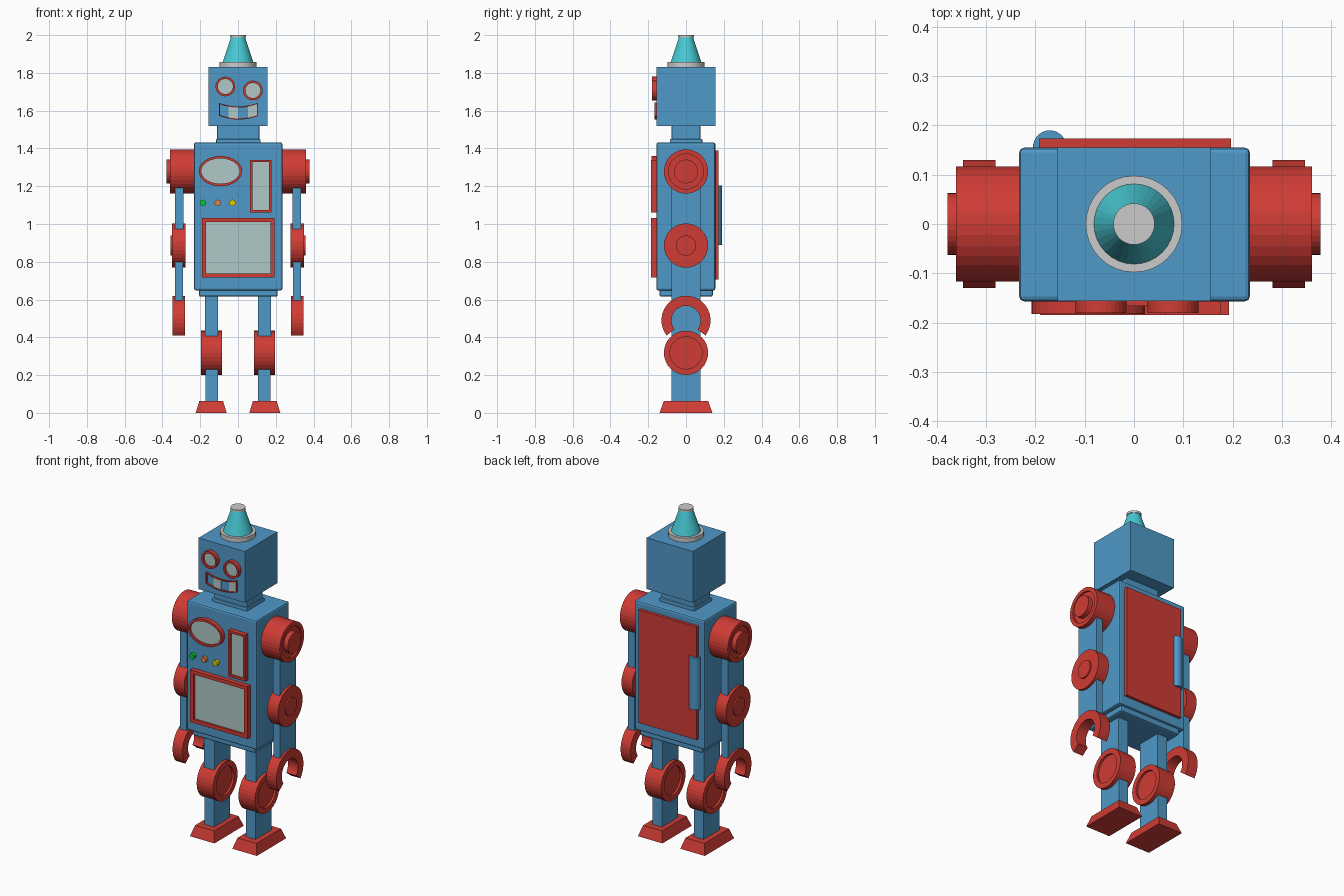
import bpy, bmesh
from math import cos, sin, pi, radians
from mathutils import Vector

if "Cube" in bpy.data.objects:
    bpy.data.objects.remove(bpy.data.objects["Cube"])


def material(name, r, g, b):
    m = bpy.data.materials.new(name)
    m.diffuse_color = (r, g, b, 1)
    m.use_nodes = True
    m.node_tree.nodes["Principled BSDF"].inputs["Base Color"].default_value = m.diffuse_color
    return m


BLUE = material("blue paint", 0.08, 0.32, 0.58)
RED = material("red paint", 0.63, 0.045, 0.035)
GLASS = material("pale glass", 0.43, 0.58, 0.57)
CYAN = material("cyan lamp", 0.065, 0.58, 0.65)
GREEN = material("green light", 0.0, 0.6, 0.03)
ORANGE = material("orange light", 0.75, 0.22, 0.06)
YELLOW = material("yellow light", 0.75, 0.6, 0.0)


def finish(name, bm, mat=None):
    bmesh.ops.recalc_face_normals(bm, faces=bm.faces)
    me = bpy.data.meshes.new(name)
    bm.to_mesh(me)
    bm.free()
    ob = bpy.data.objects.new(name, me)
    bpy.context.collection.objects.link(ob)
    if mat:
        me.materials.append(mat)
    return ob


def box(name, x, y, z, mat, bevel=0, top=(1, 1)):
    """Box from (min, max) ranges, optionally bevelled or tapered at the top."""
    bm = bmesh.new()
    bmesh.ops.create_cube(bm, size=1)
    for v in bm.verts:
        t = top if v.co.z > 0 else (1, 1)
        v.co = Vector(((x[0] + x[1]) / 2 + v.co.x * (x[1] - x[0]) * t[0],
                       (y[0] + y[1]) / 2 + v.co.y * (y[1] - y[0]) * t[1],
                       (z[0] + z[1]) / 2 + v.co.z * (z[1] - z[0])))
    ob = finish(name, bm, mat)
    if bevel:
        mod = ob.modifiers.new("bevel", 'BEVEL')
        mod.width, mod.segments = bevel, 2
    return ob


def lathe(name, profile, place, mat, segs=32):
    """Spin (radius, height) points; place(a, b, h) puts them in space."""
    bm = bmesh.new()
    rings = []
    for r, h in profile:
        n = segs if r else 1
        rings.append([bm.verts.new(place(r * cos(2 * pi * i / segs),
                                         r * sin(2 * pi * i / segs), h))
                      for i in range(n)])
    for p, q in zip(rings, rings[1:]):
        for i in range(segs):
            j = (i + 1) % segs
            vs = [p[i % len(p)], p[j % len(p)], q[j % len(q)], q[i % len(q)]]
            bm.faces.new(list(dict.fromkeys(vs)))
    return finish(name, bm, mat)


def plate(name, pts, y0, y1, mat):
    """Flat outline in x, z extruded from y0 to y1."""
    bm = bmesh.new()
    f = bm.faces.new([bm.verts.new((x, y0, z)) for x, z in pts])
    out = bmesh.ops.extrude_face_region(bm, geom=[f])["geom"]
    for v in out:
        if isinstance(v, bmesh.types.BMVert):
            v.co.y = y1
    return finish(name, bm, mat)


def frame(name, outer, inner, y0, y1, mat):
    """Closed bezel between two matching outlines."""
    bm = bmesh.new()
    loops = [[bm.verts.new((x, y, z)) for x, z in pts]
             for pts, y in ((outer, y0), (outer, y1), (inner, y1), (inner, y0))]
    n = len(outer)
    for k in range(4):
        p, q = loops[k], loops[(k + 1) % 4]
        for i in range(n):
            j = (i + 1) % n
            bm.faces.new((p[i], p[j], q[j], q[i]))
    return finish(name, bm, mat)


def ellipse(cx, cz, rx, rz, n=32):
    return [(cx + rx * cos(2 * pi * i / n), cz + rz * sin(2 * pi * i / n)) for i in range(n)]


def rect(x0, x1, z0, z1):
    return [(x0, z0), (x1, z0), (x1, z1), (x0, z1)]


def upright(a, b, h):
    return (a, b, h)


# Torso, neck and head
box("torso", (-0.233, 0.235), (-0.157, 0.155), (0.648, 1.432), BLUE, 0.01)
box("waist_plate", (-0.207, 0.21), (-0.14, 0.142), (0.615, 0.66), BLUE, 0.01)
box("neck_base", (-0.117, 0.12), (-0.086, 0.088), (1.425, 1.45), BLUE, 0.007)
box("neck", (-0.11, 0.114), (-0.077, 0.077), (1.44, 1.53), BLUE, 0.007)
box("head", (-0.155, 0.155), (-0.156, 0.155), (1.52, 1.83), BLUE)

# Lamp on the head
lathe("lamp_ring", [(0, 1.825), (0.098, 1.825), (0.098, 1.857), (0, 1.857)], upright, None)
lathe("lamp_cone", [(0, 1.85), (0.082, 1.855), (0.037, 1.99), (0, 1.99)], upright, CYAN)
lathe("lamp_cap", [(0, 1.987), (0.042, 1.987), (0.042, 2.0), (0, 2.0)], upright, None)

# Eyes
for x, z in ((-0.067, 1.728), (0.079, 1.707)):
    frame("eye_rim", ellipse(x, z, 0.052, 0.052), ellipse(x, z, 0.04, 0.04), -0.15, -0.181, RED)
    plate("eye_glass", ellipse(x, z, 0.041, 0.041), -0.15, -0.17, GLASS)


# Mouth with curved frame and teeth
def smile(x0, x1, pad, n=8):
    xs = [x0 + (x1 - x0) * i / n for i in range(n + 1)]
    dip = [0.02 * (1 - ((x - 0.003) / 0.104) ** 2) for x in xs]
    lower = [(x, 1.573 + pad - d) for x, d in zip(xs, dip)]
    upper = [(x, 1.642 - pad - d) for x, d in zip(xs, dip)]
    return lower + upper[::-1]


frame("mouth_frame", smile(-0.101, 0.107, 0), smile(-0.095, 0.101, 0.006), -0.15, -0.166, RED)
for x in (-0.05, 0.054):
    plate("tooth", smile(x, x + 0.05, 0.005), -0.15, -0.162, GLASS)

# Chest dial, gauge and large screen
F0, F1, G1 = -0.15, -0.185, -0.172
frame("dial_frame", ellipse(-0.093, 1.28, 0.115, 0.08), ellipse(-0.093, 1.28, 0.102, 0.067), F0, F1 + 0.002, RED)
plate("dial_glass", ellipse(-0.093, 1.28, 0.103, 0.068), F0, G1, GLASS)
for name, (x0, x1, z0, z1), w in (("gauge", (0.063, 0.177, 1.06, 1.34), 0.013),
                                  ("screen", (-0.191, 0.193, 0.717, 1.033), 0.022)):
    inner = rect(x0 + w, x1 - w, z0 + w, z1 - w)
    frame(name + "_frame", rect(x0, x1, z0, z1), inner, F0, F1, RED)
    plate(name + "_glass", inner, F0, G1, GLASS)

# Indicator buttons
for x, m in ((-0.186, GREEN), (-0.108, ORANGE), (-0.03, YELLOW)):
    plate("button", ellipse(x, 1.112, 0.017, 0.017, 12), F0, -0.177, m)

# Back door and rounded handle
plate("back_door", rect(-0.193, 0.197, 0.706, 1.39), 0.15, 0.173, RED)
lathe("door_handle", [(0, 0.89), (0.034, 0.89), (0.034, 1.205), (0, 1.205)],
      lambda a, b, h: (-0.171 + a, 0.156 + b, h), BLUE)

# Joint profiles: (radius, distance from the body centre)
SHOULDER = [(0, 0.225), (0.117, 0.225), (0.117, 0.361), (0.093, 0.361), (0.093, 0.35),
            (0.063, 0.35), (0.063, 0.378), (0, 0.378)]
ELBOW = [(0, 0.278), (0.117, 0.278), (0.117, 0.35), (0.053, 0.35), (0.053, 0.358), (0, 0.358)]
KNEE = [(0, 0.098), (0.085, 0.098), (0.085, 0.085), (0.117, 0.085), (0.117, 0.195),
        (0.085, 0.195), (0.085, 0.182), (0, 0.182)]

# Arms and legs, both sides
for s, side in ((-1, "left"), (1, "right")):
    for part, prof, z in (("shoulder", SHOULDER, 1.278), ("elbow", ELBOW, 0.886), ("knee", KNEE, 0.318)):
        lathe(f"{side}_{part}", prof, lambda a, b, h, s=s, z=z: (s * h, a, z + b), RED)

    def span(a, b):
        return tuple(sorted((s * a, s * b)))

    LIMB = (-0.076, 0.076)
    box(f"{side}_upper_arm", span(0.288, 0.334), LIMB, (0.9, 1.27), BLUE)
    box(f"{side}_lower_arm", span(0.29, 0.334), LIMB, (0.585, 0.88), BLUE)
    box(f"{side}_upper_leg", span(0.105, 0.174), LIMB, (0.33, 0.64), BLUE)
    box(f"{side}_lower_leg", span(0.107, 0.172), LIMB, (0.05, 0.31), BLUE)
    box(f"{side}_foot", span(0.06, 0.224), (-0.14, 0.14), (0, 0.062), RED, top=(0.77, 0.84))

    # C-shaped gripper hand
    bm = bmesh.new()
    prev = first = None
    for i in range(25):
        t = radians(-38 + 256 * i / 24)
        ring = [bm.verts.new((s * x, r * cos(t), 0.49 + r * sin(t)))
                for x, r in ((0.281, 0.077), (0.281, 0.13), (0.347, 0.13), (0.347, 0.077))]
        if prev:
            for k in range(4):
                j = (k + 1) % 4
                bm.faces.new((prev[k], prev[j], ring[j], ring[k]))
        first, prev = first or ring, ring
    bm.faces.new(first)
    bm.faces.new(prev)
    finish(f"{side}_hand", bm, RED)
